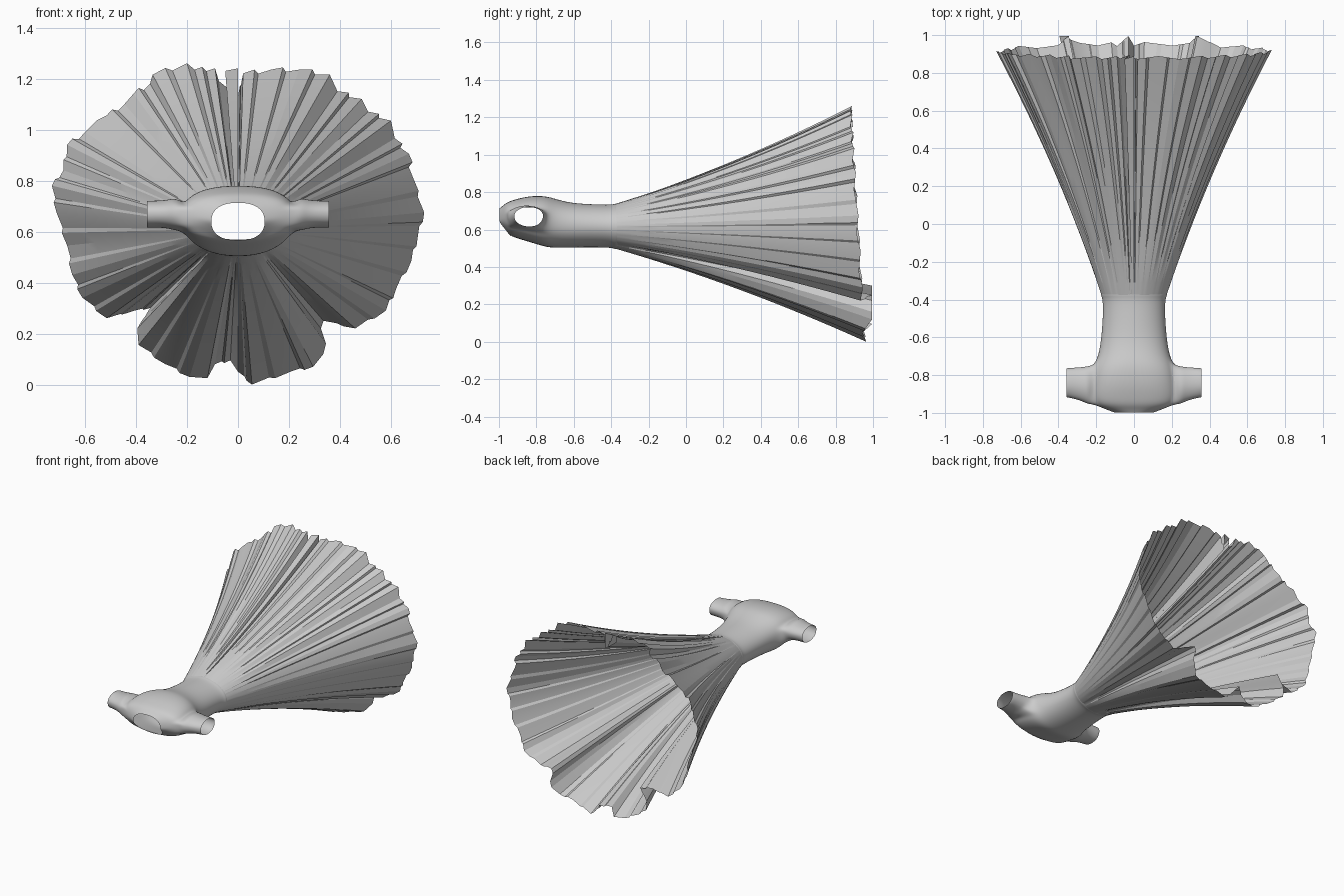
import bpy, bmesh, math
from mathutils import Vector

if "Cube" in bpy.data.objects:
    bpy.data.objects.remove(bpy.data.objects["Cube"])


def finish(name, bm, angle):
    bmesh.ops.recalc_face_normals(bm, faces=bm.faces[:])
    me = bpy.data.meshes.new(name)
    bm.to_mesh(me)
    bm.free()
    ob = bpy.data.objects.new(name, me)
    bpy.context.collection.objects.link(ob)
    bpy.ops.object.select_all(action='DESELECT')
    ob.select_set(True)
    bpy.context.view_layer.objects.active = ob
    bpy.ops.object.shade_smooth_by_angle(angle=math.radians(angle))
    return ob


def bridge(bm, rings):
    """Join rings with quads; returns the faces as rows."""
    n = len(rings[0])
    return [[bm.faces.new((a[i], a[(i + 1) % n], b[(i + 1) % n], b[i])) for i in range(n)]
            for a, b in zip(rings, rings[1:])]


def spow(v, p):
    return math.copysign(abs(v) ** p, v)


# Bodice: rings from waist to neckline (y, half width, bottom z, top z, roundness)
SECTIONS = [(-.365, .176, .495, .739, 1), (-.38, .176, .495, .739, 1),
            (-.40, .165, .503, .732, 1), (-.5, .165, .505, .735, 1),
            (-.62, .175, .503, .742, .95), (-.70, .19, .502, .765, .9),
            (-.745, .212, .505, .778, .85), (-.80, .222, .522, .781, .8),
            (-.86, .226, .54, .775, .8), (-.91, .226, .555, .762, .8),
            (-.955, .212, .565, .748, .8), (-.978, .16, .57, .728, .85),
            (-.998, .105, .565, .713, .85)]
SEG = 32
bm = bmesh.new()
rings = []
for y, rx, z0, z1, p in SECTIONS:
    ring = []
    for i in range(SEG):
        a = 2 * math.pi * i / SEG
        z = (z0 + z1) / 2 + (z1 - z0) / 2 * spow(math.sin(a), p)
        # neckline dips towards the underside
        dip = max(0, .64 - z) * .7 * max(0, (-y - .93) / .06)
        ring.append(bm.verts.new((rx * spow(math.cos(a), p), y + dip, z)))
    rings.append(ring)
rows = bridge(bm, rings)

# Armholes cut in the bodice, then sleeves extruded from their borders
holes = {side: [rows[r][(c + i) % SEG] for r in range(6, 10) for i in range(-2, 2)]
         for side, c in ((1, 0), (-1, SEG // 2))}
for side, hole in holes.items():
    edges = list({e for f in hole for e in f.edges
                  if sum(g in hole for g in e.link_faces) == 1})
    bmesh.ops.delete(bm, geom=hole, context='FACES')
    for x, y, ry, rz in ((.245, -.853, .102, .068), (.275, -.847, .092, .06),
                         (.31, -.843, .085, .056), (.345, -.84, .08, .057),
                         (.357, -.84, .078, .056)):
        out = bmesh.ops.extrude_edge_only(bm, edges=edges)['geom']
        edges = [g for g in out if isinstance(g, bmesh.types.BMEdge)
                 and len(g.link_faces) == 1]
        for v in {v for e in edges for v in e.verts}:
            a = math.atan2((v.co.z - .67) / rz, (v.co.y - y) / ry)
            v.co = (side * x, y + ry * math.cos(a), .67 + rz * math.sin(a))
bodice = finish("bodice_with_sleeves", bm, 60)
sub = bodice.modifiers.new("smooth", 'SUBSURF')
sub.levels = sub.render_levels = 2

# Skirt hem outline (x, z), clockwise from the top, with pleats and back folds
HEM = [(.02, 1.22), (.13, 1.235), (.24, 1.235), (.36, 1.215), (.39, 1.15), (.485, 1.12),
       (.51, 1.07), (.60, 1.035), (.615, .965), (.67, .905), (.685, .815), (.73, .675),
       (.705, .58), (.68, .485), (.62, .375), (.58, .29), (.46, .22), (.335, .25),
       (.325, .22), (.345, .16), (.335, .12), (.295, .07), (.205, .05), (.055, .0),
       (0, .05), (-.03, .095), (-.09, .08), (-.12, .025), (-.19, .03), (-.285, .08),
       (-.39, .155), (-.395, .22), (-.345, .30), (-.405, .29), (-.515, .26), (-.61, .34),
       (-.65, .43), (-.67, .545), (-.71, .67), (-.73, .78), (-.685, .84), (-.67, .94),
       (-.60, .99), (-.555, 1.035), (-.515, 1.055), (-.445, 1.1), (-.41, 1.14),
       (-.345, 1.18), (-.335, 1.215), (-.2, 1.26), (-.17, 1.235), (-.09, 1.24),
       (-.075, 1.19), (-.025, 1.15), (-.05, 1.23), (0, 1.24), (0, 1.13)]
points = []
for i, (x, z) in enumerate(HEM):
    y = .955 - .06 * z + (.008 if i % 2 else -.008)
    if z < .31 and .3 < abs(x) < .4 or abs(x + .03) < .01 and z < .2:
        y = .995
    points.append(Vector((x, y, z)))
hem = []
for p, q in zip(points, points[1:] + points[:1]):
    hem.append(p)
    if (q - p).length > .075:  # long panels get a shallow stepped pleat
        step = .009 if p.z > .9 else .005
        for k, d in ((.4, step), (.55, -step)):
            m = p.lerp(q, k)
            hem.append(m + Vector((m.x, 0, m.z - .65)).normalized() * d)

ROWS = 16
bm = bmesh.new()
rings = []
for r in range(ROWS + 1):
    t = r / ROWS
    f = t - .22 * t * (1 - t)
    ring = []
    for p in hem:
        a = math.atan2((p.z - .64) / .6, p.x / .72)
        wx, wz = .168 * math.cos(a), .617 + .116 * math.sin(a)
        ring.append(bm.verts.new((wx + (p.x - wx) * f, -.39 + (p.y + .39) * t,
                                  wz + (p.z - wz) * f)))
    rings.append(ring)
bridge(bm, rings)
finish("pleated_skirt", bm, 12)
